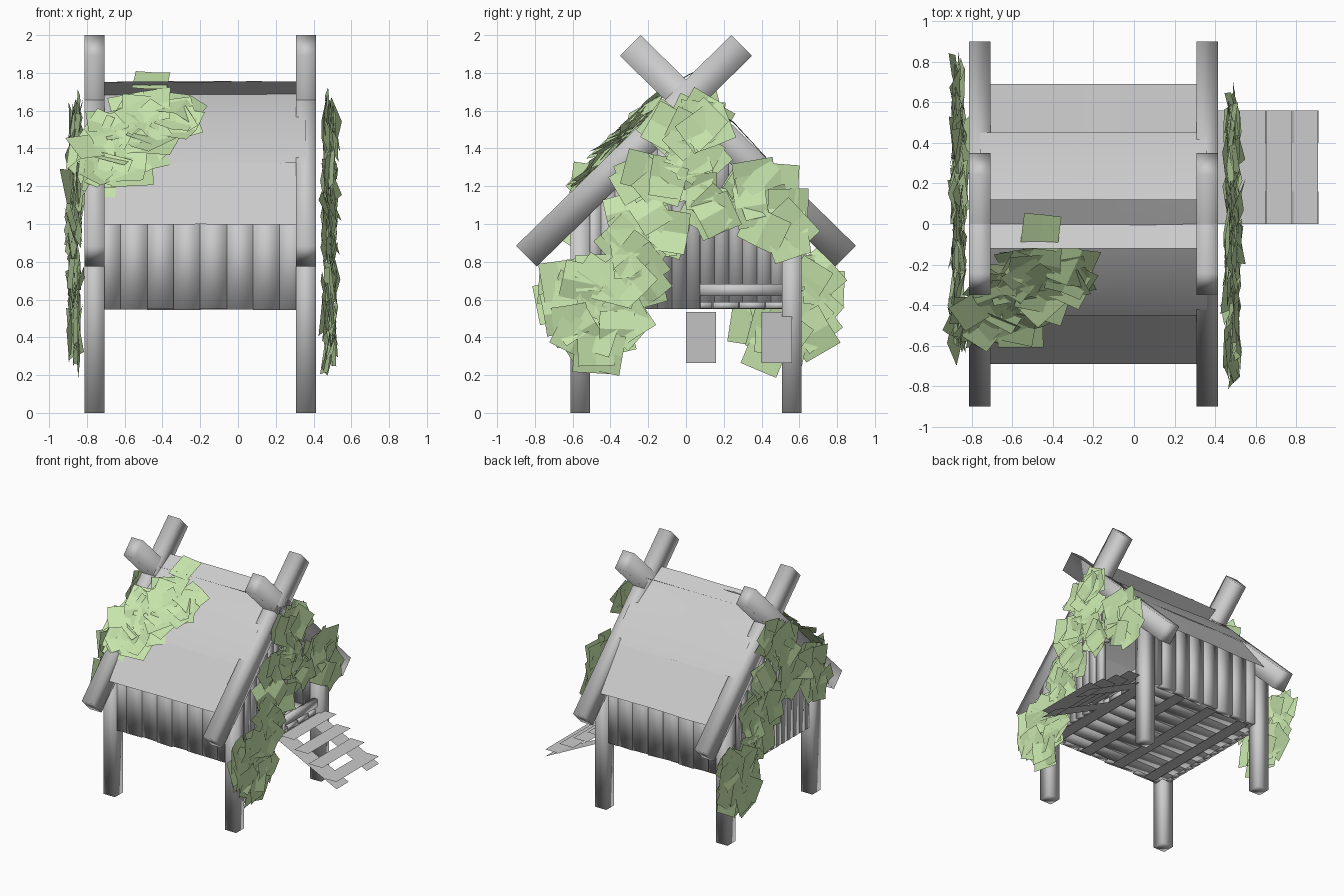
import bpy, bmesh, math, random
from mathutils import Vector, Matrix

random.seed(4)
if "Cube" in bpy.data.objects:
    bpy.data.objects.remove(bpy.data.objects["Cube"])


def material(name, rgb):
    m = bpy.data.materials.new(name)
    m.use_nodes = True
    m.diffuse_color = (*rgb, 1)
    m.node_tree.nodes["Principled BSDF"].inputs["Base Color"].default_value = (*rgb, 1)
    return m


WOOD = material("grey wood", (0.6, 0.6, 0.6))
LEAF = material("pale leaf green", (0.57, 0.78, 0.41))
LEFT, RIGHT = -0.76, 0.36      # x of the two gable frames
POST_Y = 0.56
FLOOR = 0.55


def finish(name, bm, mat, smooth=True):
    mesh = bpy.data.meshes.new(name)
    bm.to_mesh(mesh)
    bm.free()
    mesh.materials.append(mat)
    mesh.polygons.foreach_set("use_smooth", [smooth] * len(mesh.polygons))
    ob = bpy.data.objects.new(name, mesh)
    bpy.context.collection.objects.link(ob)


def timber(bm, a, b, across, width, depth):
    """Square-cut timber from a to b; across is the direction of its width."""
    a, b = Vector(a), Vector(b)
    z = (b - a).normalized()
    x = Vector(across).normalized()
    y = z.cross(x)
    m = Matrix((x * width, y * depth, z * (b - a).length)).transposed().to_4x4()
    m.translation = (a + b) / 2
    bmesh.ops.create_cube(bm, size=1, matrix=m)


def sheet(bm, points):
    return bm.faces.new([bm.verts.new(p) for p in points])


# Roof slope as (distance from the ridge, height)
SLOPE = [(0, 1.685), (0.25, 1.54), (0.44, 1.33), (0.69, 1.0)]


def roof_z(y):
    y = abs(y)
    for (y0, z0), (y1, z1) in zip(SLOPE, SLOPE[1:]):
        if y <= y1:
            return z0 + (z1 - z0) * (y - y0) / (y1 - y0)
    return SLOPE[-1][1]


# Corner posts
bm = bmesh.new()
for x in (LEFT, RIGHT):
    for y in (-POST_Y, POST_Y):
        timber(bm, (x, y, 0), (x, y, 1.1), (1, 0, 0), 0.105, 0.105)
finish("corner_posts", bm, WOOD)

# Crossed gable beams
bm = bmesh.new()
for x in (LEFT, RIGHT):
    for s in (-1, 1):
        timber(bm, (x, s * 0.845, 0.83), (x, -s * 0.295, 1.945), (1, 0, 0), 0.106, 0.155)
finish("crossed_gable_beams", bm, WOOD)

# Roof sheets, the upper pair crossing at the ridge
bm = bmesh.new()
xs = [LEFT + (RIGHT - LEFT) * i / 4 for i in range(5)]
for s in (-1, 1):
    for profile in ([SLOPE[3], (0.43, 1.335)], [(0.45, 1.325), SLOPE[1], SLOPE[0], (-0.12, 1.755)]):
        rows = []
        for y, z in profile:
            rows.append([bm.verts.new((x, s * y, z + random.uniform(-0.005, 0.005))) for x in xs])
        for lo, hi in zip(rows, rows[1:]):
            for i in range(4):
                quad = (lo[i], lo[i + 1], hi[i + 1], hi[i])
                bm.faces.new(quad if s < 0 else quad[::-1])
finish("roof_sheets", bm, WOOD)

# Front and back plank walls
for name, y in (("front_wall", -POST_Y), ("back_wall", POST_Y)):
    bm = bmesh.new()
    for i in range(8):
        x = LEFT + 0.07 + i * 0.14
        bottom = FLOOR + random.uniform(-0.006, 0.004)
        timber(bm, (x, y, bottom), (x, y, 1.12), (1, random.uniform(-0.1, 0.1), 0), 0.142, 0.05)
    finish(name, bm, WOOD)

# Gable plank walls, the right one with a doorway
for name, x in (("left_gable_wall", LEFT), ("right_gable_wall", RIGHT)):
    bm = bmesh.new()
    for i in range(14):
        y = -0.4875 + i * 0.075
        door = x == RIGHT and 0.05 < y < 0.5
        timber(bm, (x, y, 1.08 if door else FLOOR), (x, y, roof_z(abs(y) + 0.03) - 0.02),
               (random.uniform(-0.1, 0.1), 1, 0), 0.077, 0.04)
    finish(name, bm, WOOD)

# Door rail
bm = bmesh.new()
timber(bm, (RIGHT, 0.05, 0.65), (RIGHT, 0.51, 0.65), (0, 0, 1), 0.064, 0.04)
finish("door_rail", bm, WOOD)

# Floor planks and the thin bearers beneath them
bm = bmesh.new()
for i in range(8):
    y = -0.49 + i * 0.14
    timber(bm, (LEFT, y, 0.57), (RIGHT, y, 0.57), (0, 1, 0), 0.136, 0.035)
finish("floor_planks", bm, WOOD)
bm = bmesh.new()
for i in range(4):
    x = LEFT + 0.1 + i * 0.31
    sheet(bm, [(x, -POST_Y, 0.537), (x, POST_Y, 0.537),
               (x + 0.1, POST_Y, 0.537), (x + 0.1, -POST_Y, 0.537)])
finish("floor_bearers", bm, WOOD, False)

# Stair stringers and treads
bm = bmesh.new()
for y in (0, 0.4):
    sheet(bm, [(0.36, y, 0.535), (0.36, y + 0.16, 0.535), (0.91, y + 0.16, 0.265), (0.91, y, 0.265)])
finish("stair_stringers", bm, WOOD, False)
bm = bmesh.new()
for i in range(4):
    x, z = 0.78 - i * 0.13, 0.325 + i * 0.0825
    sheet(bm, [(x, 0, z), (x, 0.56, z), (x + 0.128, 0.56, z), (x + 0.128, 0, z)])
finish("stair_treads", bm, WOOD, False)


def leaf(bm, centre, normal, tilt):
    """Square leaf card with a slight fold along its middle."""
    n = Vector(normal) + Vector([random.uniform(-tilt, tilt) for _ in range(3)])
    n.normalize()
    u = n.orthogonal().normalized()
    u = Matrix.Rotation(random.uniform(0, math.tau), 3, n) @ u
    v = n.cross(u)
    h, w = random.uniform(0.09, 0.125), random.uniform(0.08, 0.11)
    fold = n * random.uniform(-0.015, 0.015)
    c = Vector(centre)
    rows = [[bm.verts.new(c + u * h * a + v * w * b + (fold if a == 0 else -fold))
             for b in (-1, 1)] for a in (-1, 0, 1)]
    for p, q in zip(rows, rows[1:]):
        bm.faces.new((p[0], q[0], q[1], p[1]))


def scatter(radius):
    a, r = random.uniform(0, math.tau), radius * math.sqrt(random.random())
    return r * math.cos(a), r * math.sin(a)


# Leaf garlands on both gables, centres given as (y, z)
GARLAND = [(-0.63, 0.47), (-0.5, 0.37), (-0.38, 0.48), (-0.65, 0.66), (-0.45, 0.66),
           (-0.24, 0.74), (-0.32, 0.98), (-0.14, 1.0), (-0.18, 1.22), (-0.06, 1.52),
           (0.07, 1.5), (0.06, 1.3), (0.12, 1.12), (0.33, 1.18), (0.47, 1.14), (0.5, 0.97)]
for name, x, s in (("right_leaf_garland", 0.485, 1), ("left_leaf_garland", -0.865, -1)):
    bm = bmesh.new()
    for y, z in GARLAND:
        for _ in range(6):
            dy, dz = scatter(0.09)
            leaf(bm, (x + random.uniform(-0.025, 0.025), s * (y + dy), z + dz), (s, 0, 0), 0.2)
    finish(name, bm, LEAF, False)

# Leaf patch on the front roof slope, centres given as (x, y)
bm = bmesh.new()
for x, y in [(-0.74, -0.47), (-0.57, -0.45), (-0.68, -0.3), (-0.48, -0.32),
             (-0.3, -0.22), (-0.5, -0.17)]:
    for _ in range(7):
        dx, dy = scatter(0.08)
        leaf(bm, (x + dx, y + dy, roof_z(y + dy) + random.uniform(0.02, 0.06)), (0, -0.7, 0.75), 0.28)
leaf(bm, (-0.46, -0.04, 1.76), (0, -0.5, 0.9), 0.1)
finish("roof_leaf_patch", bm, LEAF, False)
